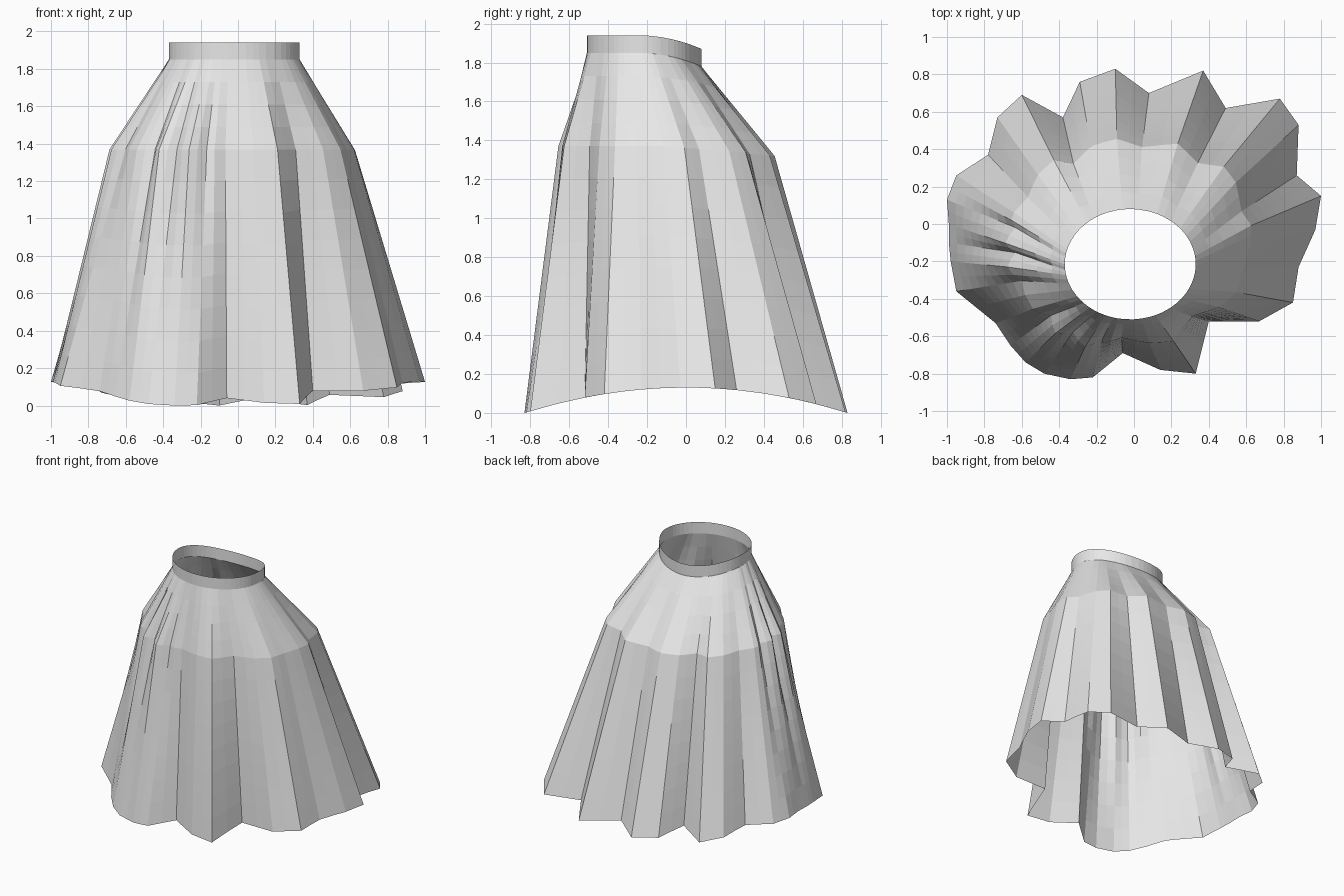
import bpy
import math
from mathutils import Vector

default_cube = bpy.data.objects.get("Cube")
if default_cube:
    bpy.data.objects.remove(default_cube, do_unlink=True)

# One plain cloth colour
cloth = bpy.data.materials.new("light_grey_cloth")
cloth.use_nodes = True
colour = (0.8, 0.8, 0.8, 1)
cloth.diffuse_color = colour
cloth.node_tree.nodes["Principled BSDF"].inputs["Base Color"].default_value = colour

# Pleat corners of the hem, counterclockwise from the left side
HEM = [
    (1, .15), (.87, .26), (.88, .53), (.78, .67), (.49, .62), (.37, .82),
    (.08, .7), (-.1, .83), (-.29, .76), (-.38, .57), (-.6, .69), (-.73, .57),
    (-.78, .37), (-.95, .26), (-1, .13), (-.99, 0), (-.99, -.1), (-.98, -.2),
    (-.95, -.36), (-.74, -.53), (-.66, -.65), (-.58, -.74), (-.48, -.8),
    (-.34, -.83), (-.22, -.82), (-.06, -.69), (.14, -.78), (.33, -.8),
    (.4, -.52), (.67, -.52), (.85, -.42), (.88, -.23), (.97, -.03),
]


def ellipse(angle, centre, radii):
    return Vector((centre[0] + radii[0] * math.cos(angle),
                   centre[1] + radii[1] * math.sin(angle)))


def hem_point(flat):
    # The hem lifts at both sides
    return Vector((flat.x, flat.y, max(0, .13 - .19 * flat.y ** 2)))


def hip_point(flat, is_corner, index):
    # Halfway between an oval and a smaller copy of the hem
    angle = math.atan2(flat.y, flat.x)
    oval = ellipse(angle, (-.02, -.1), (.65, .55))
    copy = Vector((flat.x * .65 - .02, flat.y * .68 - .1))
    point = oval.lerp(copy, .5)
    # Narrow tucks that fade out towards the hem
    if flat.x < -.15 and flat.y < .15 and is_corner:
        point *= 1.03 if index % 2 else .95
    return Vector((point.x, point.y, 1.37 - .05 * max(0, math.sin(angle))))


def waist_point(flat, lower):
    angle = math.atan2(flat.y, flat.x)
    point = ellipse(angle, (-.02, -.215), (.35, .295))
    dip = max(0, (point.y + .25) / .33)
    return Vector((point.x, point.y, 1.94 - .07 * dip ** 2 - lower))


def between(lower_ring, upper_ring, steps):
    # Rings from the lower one up to, but not including, the upper one
    return [[a.lerp(b, step / steps) for a, b in zip(lower_ring, upper_ring)]
            for step in range(steps)]


def loft(name, rings):
    count = len(rings[0])
    vertices = [point for ring in rings for point in ring]
    faces = []
    for row in range(len(rings) - 1):
        for column in range(count):
            following = (column + 1) % count
            low, high = row * count, (row + 1) * count
            faces.append((low + column, low + following,
                          high + following, high + column))
    mesh = bpy.data.meshes.new(name)
    mesh.from_pydata(vertices, [], faces)
    mesh.materials.append(cloth)
    mesh.update()
    part = bpy.data.objects.new(name, mesh)
    bpy.context.collection.objects.link(part)
    return part


# Columns run through each pleat corner and the middle of each pleat side
hem, hip, band_bottom, band_top = [], [], [], []
for index, corner in enumerate(HEM):
    start = Vector(corner)
    end = Vector(HEM[(index + 1) % len(HEM)])
    for flat, is_corner in ((start, True), (start.lerp(end, .5), False)):
        hem.append(hem_point(flat))
        hip.append(hip_point(flat, is_corner, index))
        band_bottom.append(waist_point(flat, .09))
        band_top.append(waist_point(flat, 0))

# Pleated skirt from the hem over the hips to the waistband
loft("pleated_skirt", between(hem, hip, 8) + between(hip, band_bottom, 4) + [band_bottom])

# Upright waistband
loft("waistband", [band_bottom, band_top])
